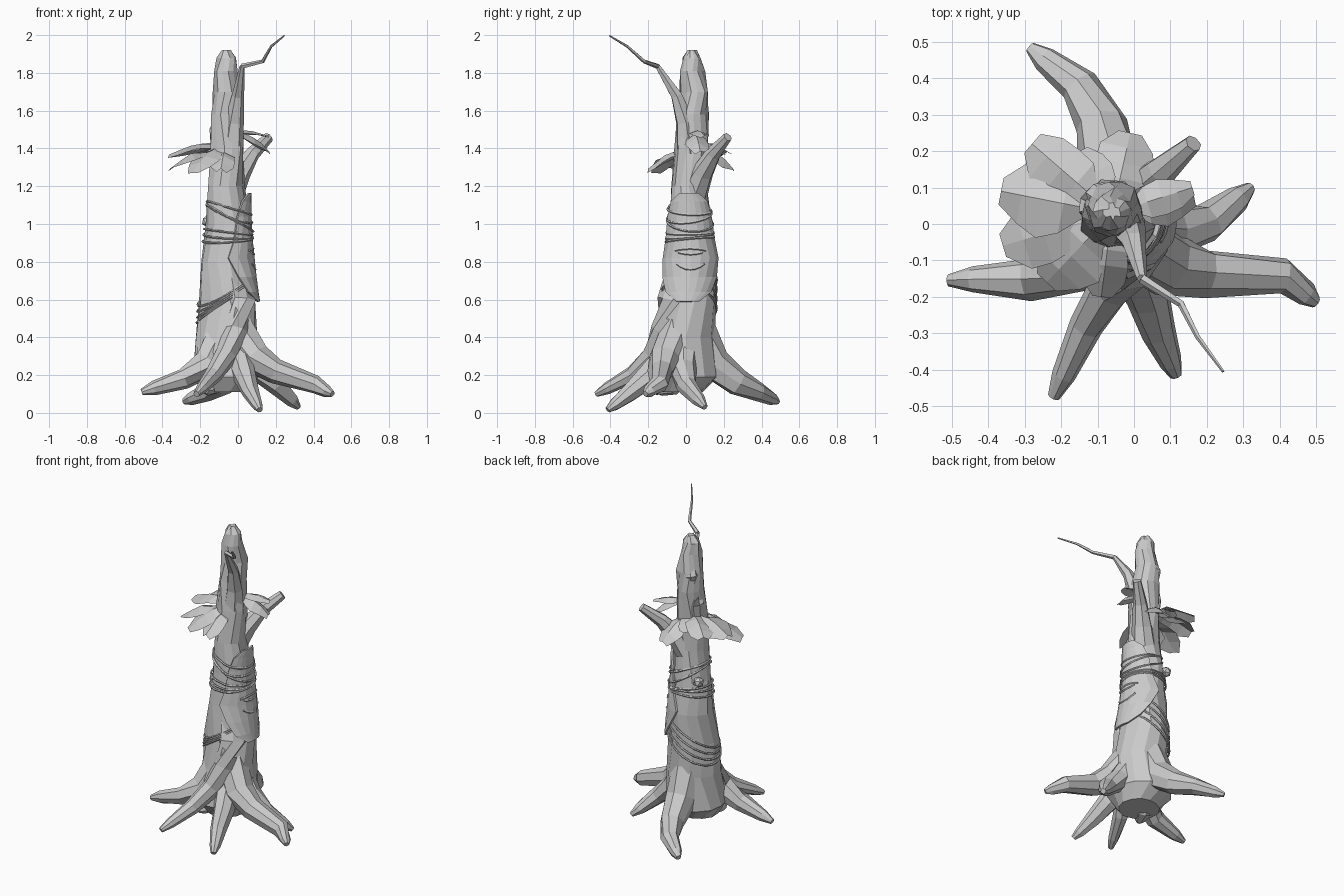
import bpy, math, random
from mathutils import Vector

random.seed(4)
if "Cube" in bpy.data.objects:
    bpy.data.objects.remove(bpy.data.objects["Cube"])

color = (0.6, 0.6, 0.6, 1)
gray = bpy.data.materials.new("plain gray")
gray.use_nodes = True
gray.diffuse_color = color
gray.node_tree.nodes["Principled BSDF"].inputs["Base Color"].default_value = color


def make(name, verts, faces):
    """Create an object from computed geometry."""
    mesh = bpy.data.meshes.new(name)
    mesh.from_pydata(verts, [], faces)
    mesh.materials.append(gray)
    mesh.update()
    obj = bpy.data.objects.new(name, mesh)
    bpy.context.collection.objects.link(obj)
    return obj


def skin(name, rings, closed=False):
    """Bridge equal rings of points; cap the ends unless the rings form a loop."""
    sides, count = len(rings[0]), len(rings)
    verts = [point for ring in rings for point in ring]
    faces = []
    for i in range(count if closed else count - 1):
        low, high = i * sides, (i + 1) % count * sides
        for k in range(sides):
            nxt = (k + 1) % sides
            faces.append((low + k, low + nxt, high + nxt, high + k))
    if not closed:
        faces.append(tuple(reversed(range(sides))))
        faces.append(tuple(range(len(verts) - sides, len(verts))))
    return make(name, verts, faces)


def tube(name, path, start, end, sides=7, rough=0.0, closed=False):
    """Tapering tube along a path, from the start radius to the end radius."""
    points = [Vector(p) for p in path]
    last = len(points) - 1
    rings = []
    for i, point in enumerate(points):
        if closed:
            along = points[(i + 1) % len(points)] - points[i - 1]
        else:
            along = points[min(i + 1, last)] - points[max(i - 1, 0)]
        along.normalize()
        across = along.cross(Vector((0.1, 0.05, 1))).normalized()
        over = across.cross(along)
        radius = start + (end - start) * i / last
        ring = []
        for k in range(sides):
            angle = math.tau * k / sides
            spoke = across * math.cos(angle) - over * math.sin(angle)
            ring.append(point + spoke * radius * random.uniform(1 - rough, 1 + rough))
        rings.append(ring)
    return skin(name, rings, closed)


# Trunk profile: height, centre y, radius
TRUNK = [(0.11, -0.03, 0.125), (0.19, -0.02, 0.185), (0.4, 0, 0.162),
         (0.6, 0.01, 0.15), (0.8, 0.025, 0.137), (1, 0.02, 0.115),
         (1.2, 0.015, 0.095), (1.4, 0.025, 0.092), (1.58, 0.04, 0.086),
         (1.7, 0.045, 0.076), (1.81, 0.035, 0.062), (1.88, 0.033, 0.048), (1.92, 0.033, 0.02)]


def surface(angle, height, offset=0.0):
    """Point on the trunk surface, pushed out by the offset."""
    for low, high in zip(TRUNK, TRUNK[1:]):
        if height <= high[0]:
            break
    part = (height - low[0]) / (high[0] - low[0])
    middle, radius = (low[n] + (high[n] - low[n]) * part for n in (1, 2))
    radius += offset
    return Vector((-0.06 + radius * math.cos(angle), middle + radius * math.sin(angle), height))


sides = 13
rings = []
for i, row in enumerate(TRUNK):
    ring = []
    for k in range(sides):
        angle = math.tau * (k + i % 2 / 2) / sides
        ring.append(surface(angle, row[0], random.uniform(-0.009, 0.007)))
    rings.append(ring)
skin("trunk", rings)


# Roots, each starting inside the trunk and ending in a blunt tip
def root(name, thickness, *path):
    start, tip = Vector(path[-2]), Vector(path[-1])
    path = list(path[:-1]) + [start.lerp(tip, 0.7), tip]
    tube(name, path, thickness, 0.016, sides=8, rough=0.1)


root("back_root", 0.11, (-0.06, 0.03, 0.46), (-0.07, 0.14, 0.26), (-0.09, 0.27, 0.16),
     (-0.15, 0.38, 0.11), (-0.285, 0.485, 0.06))
root("right_root", 0.1, (-0.09, -0.02, 0.46), (-0.16, -0.11, 0.26), (-0.29, -0.15, 0.18),
     (-0.51, -0.155, 0.11))
root("front_right_root", 0.105, (-0.05, 0.01, 0.76), (0, -0.06, 0.58), (-0.01, -0.11, 0.43),
     (-0.06, -0.17, 0.3), (-0.13, -0.28, 0.2), (-0.22, -0.475, 0.1))
root("front_left_root", 0.08, (-0.02, -0.05, 0.36), (0.035, -0.2, 0.19), (0.065, -0.3, 0.11),
     (0.115, -0.415, 0.016))
root("left_root", 0.1, (-0.03, -0.03, 0.46), (0.09, -0.11, 0.29), (0.2, -0.135, 0.22),
     (0.41, -0.145, 0.15), (0.5, -0.215, 0.1))
root("back_left_root", 0.09, (-0.03, -0.01, 0.4), (0.1, -0.02, 0.24), (0.2, 0, 0.15),
     (0.32, 0.1, 0.03))
root("under_root", 0.07, (-0.1, 0, 0.24), (-0.14, -0.08, 0.14), (-0.17, -0.16, 0.12))

# Broken branch, upper ridge and bent twig
tube("stub_branch", [(-0.04, 0.05, 1.17), (0.01, 0.085, 1.27), (0.075, 0.145, 1.37),
                     (0.163, 0.222, 1.46)], 0.075, 0.026, rough=0.08)
tube("side_ridge", [(-0.09, 0.03, 1.3), (-0.11, 0.055, 1.5), (-0.095, 0.08, 1.68),
                    (-0.06, 0.045, 1.78)], 0.05, 0.03, rough=0.08)
fork = Vector((0.022, -0.15, 1.835))
tube("twig_base", [(-0.04, 0.01, 1.38), (-0.02, -0.005, 1.54), (0, -0.05, 1.68), fork],
     0.07, 0.014, sides=6)
tube("twig", [fork, (0.13, -0.22, 1.86), (0.175, -0.31, 1.94), (0.245, -0.405, 1.997)],
     0.014, 0.004, sides=5)

# Bark plate wrapped on the left side: height and half angle
PLATE = [(0.59, 0.35), (0.64, 0.8), (0.72, 1.15), (0.82, 1.5),
         (0.92, 1.25), (1.04, 1.1), (1.12, 0.85), (1.165, 0.4)]
columns = 9
verts, faces = [], []
for height, half in PLATE:
    flare = 0.013 + 0.2 * (height - 0.85) ** 2
    for c in range(columns):
        verts.append(surface(half * (2 * c / (columns - 1) - 1), height, flare))
for r in range(len(PLATE) - 1):
    for c in range(columns - 1):
        k = r * columns + c
        faces.append((k, k + 1, k + columns + 1, k + columns))
solid = make("bark_plate", verts, faces).modifiers.new("thickness", "SOLIDIFY")
solid.thickness = 0.012
solid.offset = -1


# Carved ridges on the plate
def ridge(name, height, half, bend):
    steps = [k / 3 - 1 for k in range(7)]
    path = [surface(half * s, height + bend * s * s, 0.013) for s in steps]
    tube(name, path, 0.006, 0.006, sides=5)


ridge("brow_ridge", 0.87, 0.6, -0.01)
ridge("lower_ridge", 0.84, 0.45, 0.01)
ridge("mouth_ridge", 0.76, 0.5, 0.03)


# Rope loops, each tilted towards its high side and lifted over the plate
def rope(name, height, tilt, turn, lift):
    count = 28
    path = []
    for k in range(count):
        angle = math.tau * k / count
        offset = 0.002 + lift * min(1, max(0, 2 * math.cos(angle)))
        path.append(surface(angle, height + tilt * math.cos(angle - turn), offset))
    tube(name, path, 0.006, 0.006, sides=5, closed=True)


for i in range(3):
    rope(f"middle_rope_{i}", 0.915 + 0.022 * i, 0.015, 1 + i, 0.014)
    rope(f"upper_rope_{i}", 1.03 + 0.027 * i, 0.07 - 0.017 * i, 3.3 - i % 2 / 2, 0.02)
for i in range(4):
    rope(f"lower_rope_{i}", 0.575 + 0.03 * i, 0.1, 0.2 * (i - 1), 0)

# Knot on the rope
bpy.ops.mesh.primitive_ico_sphere_add(subdivisions=1, radius=0.034, location=(-0.16, 0.1, 1.015))
knot = bpy.context.object
knot.name = "rope_knot"
knot.data.materials.append(gray)


# Leaves: broad ragged blades folded along the middle, drooping from the trunk
def leaf(name, width, rise, *tip):
    tip = Vector(tip)
    base = Vector((-0.06, 0.03, tip.z + rise)).lerp(tip, 0.25)
    side = (tip - base).cross(Vector((0, 0, 1))).normalized() * width / 2
    spans = (0.3, 0.85, 1, 0.85, 0.4)
    verts, faces = [], []
    for r, span in enumerate(spans):
        part = r / (len(spans) - 1)
        middle = base.lerp(tip, part)
        middle.z += 0.02 * math.sin(part * math.pi)
        for s in (-1, 0, 1):
            point = middle + side * s * span * random.uniform(0.85, 1.1)
            point.z += random.uniform(-0.01, 0.01) - 0.03 * span * abs(s)
            verts.append(point)
    for r in range(len(spans) - 1):
        for k in (r * 3, r * 3 + 1):
            faces.append((k, k + 1, k + 4, k + 3))
    make(name, verts, faces)


leaf("right_leaf", 0.18, 0.12, -0.36, -0.06, 1.3)
leaf("front_right_leaf", 0.2, 0.16, -0.24, -0.16, 1.28)
leaf("front_leaf", 0.14, 0.12, -0.09, -0.2, 1.29)
leaf("wide_right_leaf", 0.2, 0.06, -0.365, 0.09, 1.37)
leaf("back_right_leaf", 0.17, 0.06, -0.28, 0.22, 1.38)
leaf("small_back_leaf", 0.12, 0.06, -0.15, 0.2, 1.37)
leaf("back_leaf", 0.17, 0.15, -0.01, 0.25, 1.29)
leaf("left_leaf", 0.13, 0.12, 0.165, 0.075, 1.39)
leaf("upper_left_leaf", 0.1, 0.02, 0.16, 0.1, 1.47)
